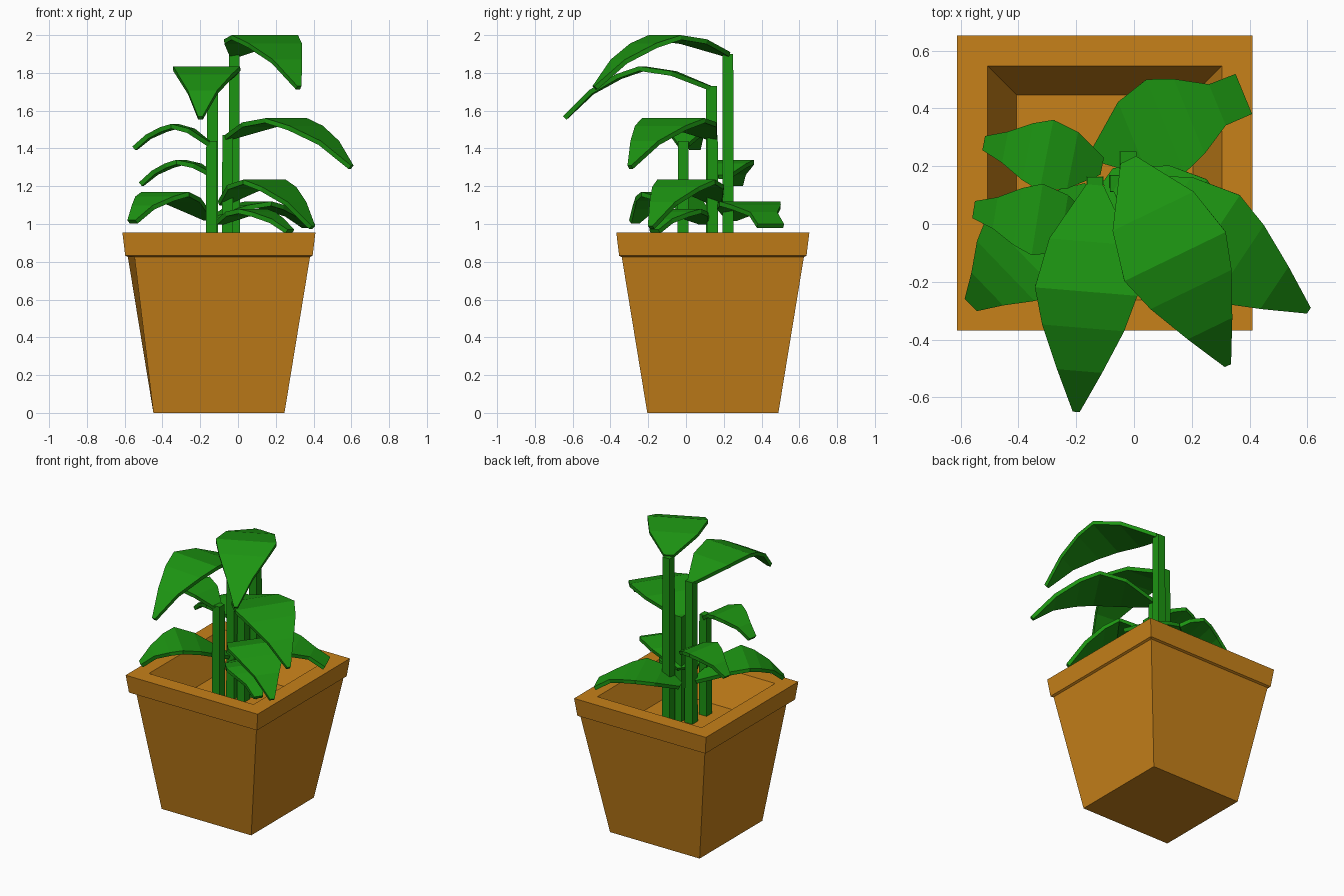
import bpy
from mathutils import Vector

if "Cube" in bpy.data.objects:
    bpy.data.objects.remove(bpy.data.objects["Cube"])


def material(name, color):
    m = bpy.data.materials.new(name)
    m.diffuse_color = color
    m.use_nodes = True
    m.node_tree.nodes["Principled BSDF"].inputs["Base Color"].default_value = m.diffuse_color
    return m


CLAY = material("clay", (0.57, 0.22, 0.01, 1))
GREEN = material("leaf_green", (0.012, 0.3, 0.006, 1))


def mesh_object(name, verts, faces, mat):
    me = bpy.data.meshes.new(name)
    me.from_pydata(verts, [], faces)
    me.materials.append(mat)
    ob = bpy.data.objects.new(name, me)
    bpy.context.collection.objects.link(ob)
    return ob


def square_loft(name, center, rings, mat):
    """Stack of square rings (half width, z), capped at both ends."""
    cx, cy = center
    verts = [(cx + sx * h, cy + sy * h, z) for h, z in rings
             for sx, sy in ((-1, -1), (1, -1), (1, 1), (-1, 1))]
    faces = [(3, 2, 1, 0)]
    for r in range(len(rings) - 1):
        for i in range(4):
            a, b = r * 4 + i, r * 4 + (i + 1) % 4
            faces.append((a, b, b + 4, a + 4))
    n = len(verts)
    faces.append((n - 4, n - 3, n - 2, n - 1))
    return mesh_object(name, verts, faces, mat)


# Pot: tapered body, overhanging rim, sunken floor
pot = square_loft("pot", (-0.101, 0.142),
                  [(0.347, 0), (0.482, 0.825), (0.496, 0.832), (0.511, 0.955),
                   (0.405, 0.955), (0.305, 0.74)], CLAY)
pot.data.vertices[4].co.x += 0.035  # the body's front left corner is pulled in

# Stems: name, centre, top height
for name, c, top in (("tall_stem", (-0.02, 0.222), 1.90),
                     ("left_stem", (-0.135, 0.135), 1.73),
                     ("short_stem", (-0.14, -0.015), 1.44),
                     ("right_stem", (-0.055, 0.14), 1.47)):
    square_loft(name, c, [(0.03, 0.73), (0.028, top)], GREEN)

# Shared leaf outline: position along leaf, width factor, arch stage
STATIONS = ((0, 0, 0), (0.25, 0.8, 0.75), (0.47, 1, 1),
            (0.63, 0.8, 0.84), (0.82, 0.44, 0.52), (1, 0, 0))


def leaf(name, base, tip, peak, half, tip_half=0.012, power=1.0):
    base, tip = Vector(base), Vector(tip)
    d = tip - base
    side = Vector((-d.y, d.x, 0)).normalized()
    verts = []
    for i, (t, w, s) in enumerate(STATIONS):
        p = base + d * t ** power
        end = base.z if i < 3 else tip.z
        p.z = end + (peak - end) * s
        hw = 0.03 if i == 0 else max(w * half, tip_half)
        verts += [p + side * hw, p - side * hw]
    faces = [(k, k + 1, k + 3, k + 2) for k in range(0, len(verts) - 2, 2)]
    ob = mesh_object(name, verts, faces, GREEN)
    mod = ob.modifiers.new("thickness", "SOLIDIFY")
    mod.thickness = 0.025
    mod.offset = -1


# Leaves: base, tip, peak height, half width
leaf("top_leaf", (-0.02, 0.222, 1.91), (0.325, -0.49, 1.73), 2.0, 0.195)
leaf("front_leaf", (-0.135, 0.135, 1.73), (-0.2, -0.65, 1.57), 1.835, 0.178)
leaf("right_leaf", (-0.055, 0.14, 1.47), (0.605, -0.3, 1.31), 1.56, 0.2)
leaf("left_leaf", (-0.14, -0.015, 1.43), (-0.555, 0.05, 1.41), 1.53, 0.125, 0.03)
leaf("back_left_leaf", (-0.11, 0.2, 1.26), (-0.52, 0.28, 1.22), 1.34, 0.125, 0.025)
leaf("low_left_leaf", (-0.15, 0.12, 1.04), (-0.565, -0.28, 1.02), 1.17, 0.18, 0.03, 0.75)
leaf("low_back_leaf", (-0.13, 0.24, 1.04), (0.38, 0.45, 1.0), 1.12, 0.175, 0.075)
leaf("low_right_leaf", (-0.09, 0.17, 1.12), (0.4, -0.19, 0.99), 1.235, 0.19, 0.015)
leaf("lowest_leaf", (-0.1, 0.1, 1.02), (0.28, -0.17, 0.97), 1.08, 0.13, 0.03)
